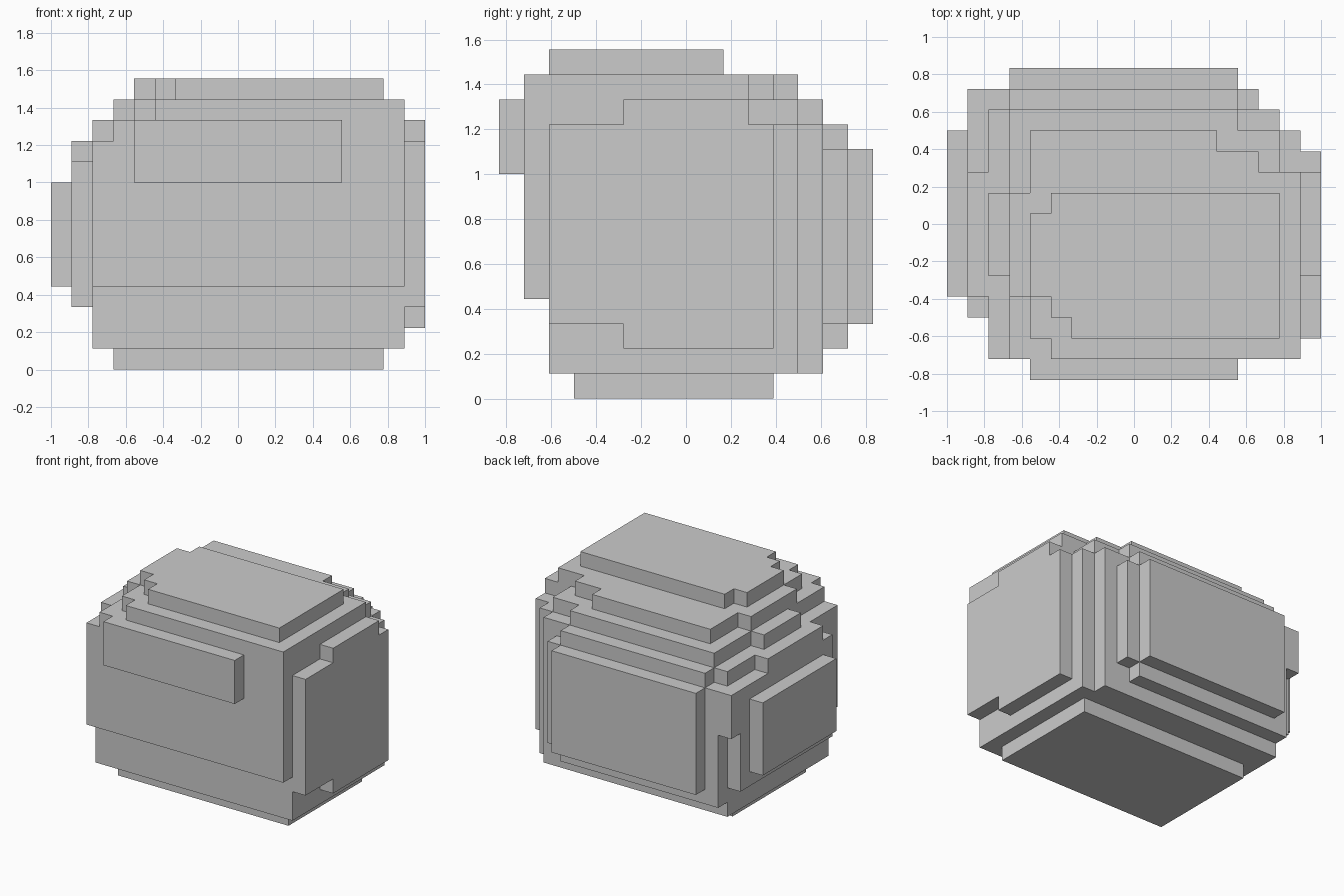
import bpy, bmesh
from math import radians

if "Cube" in bpy.data.objects:
    bpy.data.objects.remove(bpy.data.objects["Cube"])

S = 1 / 9                      # edge of one grid block
ORIGIN = (-1, -7.5 * S, 0)
cells = set()


def fill(x0, x1, y0, y1, z0, z1):
    """Fill a box of grid blocks."""
    cells.update((x, y, z) for x in range(x0, x1)
                 for y in range(y0, y1) for z in range(z0, z1))


def layer(z, *rects):
    """Fill one block-high layer from x0, x1, y0, y1 rectangles."""
    for r in rects:
        fill(*r, z, z + 1)


# Foot and core
fill(3, 16, 3, 11, 0, 1)
fill(2, 17, 2, 12, 1, 11)
fill(2, 16, 12, 13, 1, 11)

# Front face and its raised brow
fill(2, 17, 1, 2, 4, 11)
fill(4, 14, 0, 1, 9, 12)

# Right side panel
fill(17, 18, 2, 11, 3, 11)
fill(17, 18, 5, 11, 2, 3)
fill(17, 18, 5, 10, 11, 12)

# Left side panels
fill(1, 2, 3, 13, 3, 10)
fill(1, 2, 4, 10, 10, 11)
fill(1, 2, 13, 14, 7, 10)
fill(0, 1, 4, 12, 4, 9)

# Back panels
fill(2, 14, 13, 14, 2, 10)
fill(3, 14, 13, 14, 10, 11)
fill(14, 15, 13, 14, 3, 10)
fill(3, 14, 14, 15, 3, 10)

# Stepped crown, three layers
layer(11, (3, 17, 1, 10), (3, 16, 10, 12), (3, 14, 12, 13), (2, 3, 5, 9))
layer(12, (5, 17, 1, 2), (4, 17, 2, 4), (3, 17, 4, 9), (4, 17, 9, 10),
      (4, 15, 10, 11), (4, 13, 11, 12))
layer(13, (6, 16, 2, 3), (5, 16, 3, 4), (4, 16, 4, 8), (5, 16, 8, 9))

# Skin: keep only faces between a filled and an empty block
bm = bmesh.new()
verts = {}


def vert(p):
    if p not in verts:
        verts[p] = bm.verts.new([o + S * c for o, c in zip(ORIGIN, p)])
    return verts[p]


for c in sorted(cells):
    for a in range(3):
        b, d = (a + 1) % 3, (a + 2) % 3
        for side in (0, 1):
            n = list(c)
            n[a] += 2 * side - 1
            if tuple(n) in cells:
                continue
            quad = []
            for u, v in ((0, 0), (1, 0), (1, 1), (0, 1)):
                p = list(c)
                p[a] += side
                p[b] += u
                p[d] += v
                quad.append(vert(tuple(p)))
            bm.faces.new(quad if side else quad[::-1])

# Merge flat areas into single faces
bmesh.ops.dissolve_limit(bm, angle_limit=radians(1), verts=bm.verts[:],
                         edges=bm.edges[:])
mesh = bpy.data.meshes.new("stepped_block_body")
bm.to_mesh(mesh)
bm.free()
bpy.context.collection.objects.link(
    bpy.data.objects.new("stepped_block_body", mesh))
